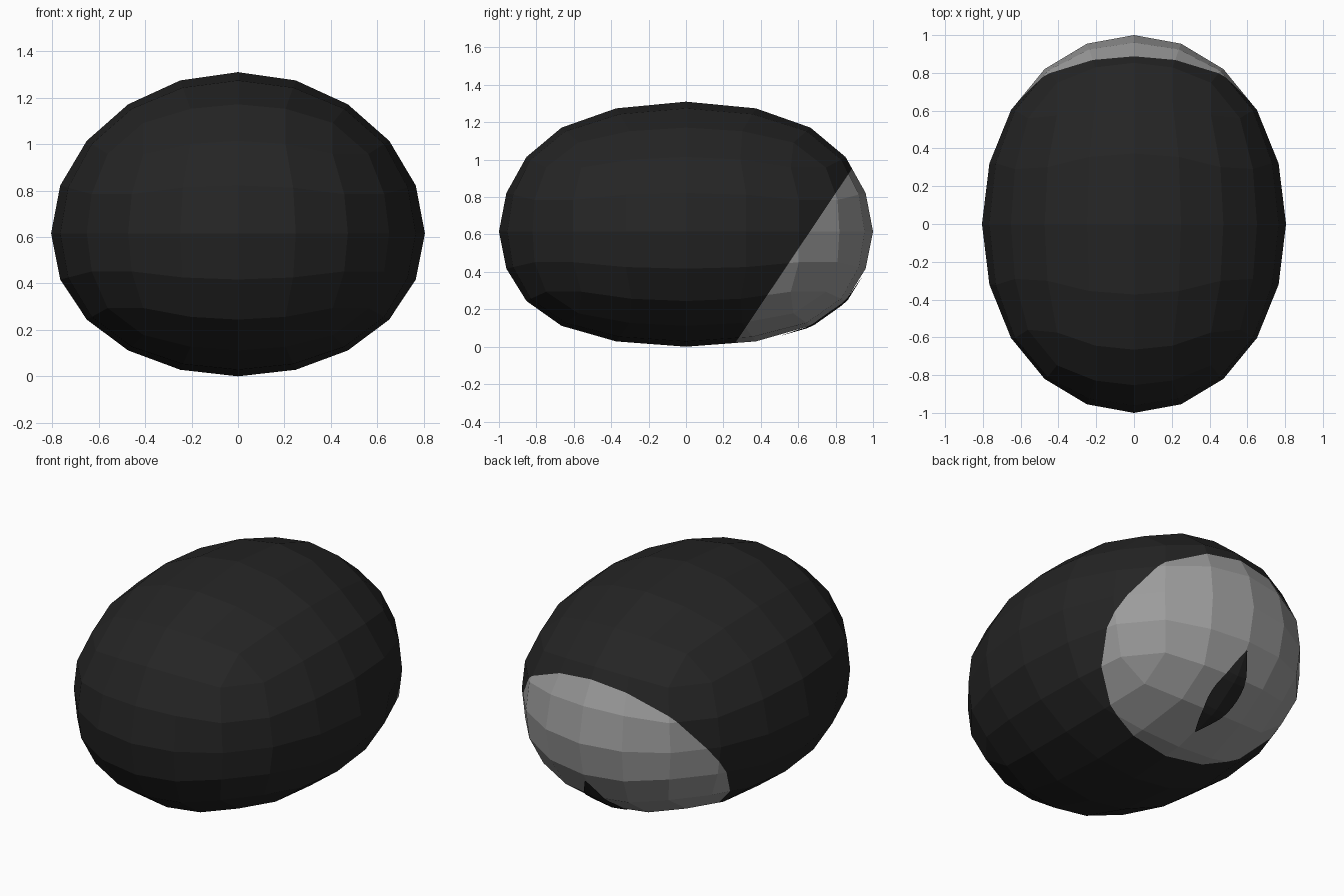
import bpy
import bmesh
from math import radians, sin, pi, tan
from mathutils import Vector
from mathutils.bvhtree import BVHTree

cube = bpy.data.objects.get("Cube")
if cube:
    bpy.data.objects.remove(cube, do_unlink=True)


def make_material(name, value):
    mat = bpy.data.materials.new(name)
    mat.use_nodes = True
    color = (value, value, value, 1)
    mat.diffuse_color = color
    bsdf = mat.node_tree.nodes["Principled BSDF"]
    bsdf.inputs["Base Color"].default_value = color
    bsdf.inputs["Roughness"].default_value = 0.8
    return mat


def make_object(name, bm, materials):
    mesh = bpy.data.meshes.new(name)
    bm.to_mesh(mesh)
    obj = bpy.data.objects.new(name, mesh)
    bpy.context.collection.objects.link(obj)
    for mat in materials:
        mesh.materials.append(mat)
    return obj


dark = make_material("charcoal", 0.018)
pale = make_material("pale_grey", 0.33)

HALF = Vector((0.805, 1.0, 0.655))


def shape(p):
    """Turn a unit sphere point into the rounded, slightly boxy pebble."""
    x, y, z = p
    y *= 1 + 0.2 * (1 - y * y) * (0.2 + abs(z))
    z -= 0.06 * (1 - z * z)
    return Vector((x * HALF.x, y * HALF.y, (z + 1) * HALF.z))


# Body: six curved grids wrapped together into one faceted shell
bm = bmesh.new()
steps = [tan(radians(18 * i)) for i in range(-2, 3)]
for axis in range(3):
    for side in (-1, 1):
        for u in steps:
            for v in steps:
                p = Vector((0, 0, 0))
                p[axis], p[axis - 1], p[axis - 2] = side, u, v
                bm.verts.new(p.normalized())
bmesh.ops.convex_hull(bm, input=bm.verts[:])
bmesh.ops.join_triangles(bm, faces=bm.faces[:], angle_face_threshold=radians(20),
                         angle_shape_threshold=radians(60))
for vert in bm.verts:
    vert.co = shape(vert.co)
bmesh.ops.recalc_face_normals(bm, faces=bm.faces[:])

# Pale patch: cut along a slanted plane at the lower back
origin, normal = Vector((0, 0.25, 0)), Vector((0, 1, -0.67)).normalized()
bmesh.ops.bisect_plane(bm, geom=bm.verts[:] + bm.edges[:] + bm.faces[:],
                       plane_co=origin, plane_no=normal)
for face in bm.faces:
    center = face.calc_center_median()
    face.material_index = int((center - origin).dot(normal) > 0)
surface = BVHTree.FromBMesh(bm)
make_object("body", bm, [dark, pale])
bm.free()

# Slit: thin pointed plate laid over the patch
bm = bmesh.new()
start, end = Vector((0, 0.49, 0.09)), Vector((0, 0.92, 0.40))
outward = Vector((0, 0.31, -0.43)).normalized()
rows = 12
grid = []
for i in range(rows + 1):
    t = i / rows
    width = 0.085 * sin(pi * t) + 0.003
    row = []
    for s in (-1, -0.5, 0, 0.5, 1):
        p = start.lerp(end, t) + Vector((s * width, 0, 0))
        hit = surface.ray_cast(p + outward, -outward)[0]
        row.append(bm.verts.new((hit or p) + outward * 0.008))
    grid.append(row)
for a, b in zip(grid, grid[1:]):
    for j in range(len(a) - 1):
        bm.faces.new((a[j], b[j], b[j + 1], a[j + 1]))
bm.normal_update()
for face in bm.faces:
    if face.normal.dot(outward) < 0:
        face.normal_flip()
make_object("slit", bm, [dark])
bm.free()
